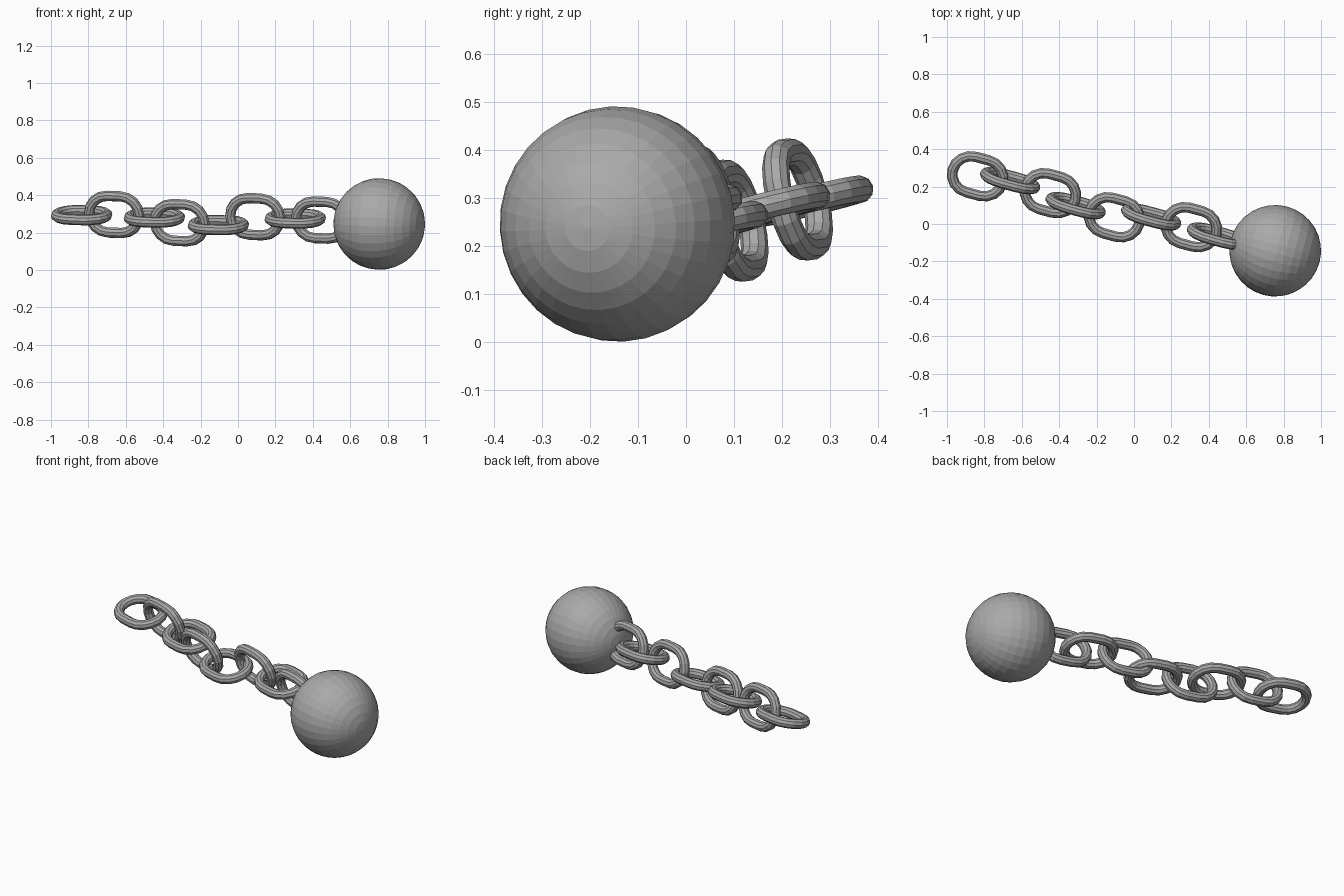
import bpy, bmesh, math
from mathutils import Matrix, Vector

if "Cube" in bpy.data.objects:
    bpy.data.objects.remove(bpy.data.objects["Cube"])

steel = bpy.data.materials.new("steel grey")
steel.diffuse_color = (0.4, 0.4, 0.4, 1)
steel.use_nodes = True
steel.node_tree.nodes["Principled BSDF"].inputs["Base Color"].default_value = steel.diffuse_color

YAW, PITCH, ROLL = math.radians(-15), math.radians(2), math.radians(14)
AXIS = Matrix.Rotation(YAW, 4, 'Z') @ Matrix.Rotation(PITCH, 4, 'Y') @ Matrix.Rotation(ROLL, 4, 'X')
BEND, HALF, TUBE = 0.101, 0.037, 0.0285   # bend radius, half straight length, wire radius
ARC, SIDES = 8, 10


def finish(name, bm, matrix):
    bmesh.ops.recalc_face_normals(bm, faces=bm.faces)
    me = bpy.data.meshes.new(name)
    bm.to_mesh(me)
    bm.free()
    me.materials.append(steel)
    ob = bpy.data.objects.new(name, me)
    ob.matrix_world = matrix
    bpy.context.collection.objects.link(ob)
    return ob


def make_link(name, centre, upright):
    # stadium shaped loop of round wire, lying in its local xy plane
    bm = bmesh.new()
    rings = []
    for end in (1, -1):
        for i in range(ARC + 1):
            a = -math.pi / 2 + math.pi * i / ARC + (0 if end == 1 else math.pi)
            out = Vector((math.cos(a), math.sin(a), 0))
            mid = Vector((end * HALF, 0, 0)) + out * BEND
            ring = []
            for j in range(SIDES):
                t = 2 * math.pi * j / SIDES
                ring.append(bm.verts.new(mid + out * (TUBE * math.cos(t)) + Vector((0, 0, TUBE * math.sin(t)))))
            rings.append(ring)
    for i, ring in enumerate(rings):
        nxt = rings[(i + 1) % len(rings)]
        for j in range(SIDES):
            k = (j + 1) % SIDES
            bm.faces.new((ring[j], nxt[j], nxt[k], ring[k]))
    turn = Matrix.Rotation(math.pi / 2 if upright else 0, 4, 'X')
    finish(name, bm, Matrix.Translation(centre) @ AXIS @ turn)


# chain: flat and upright links alternate
centres = [(-0.836, 0.255, 0.293), (-0.662, 0.232, 0.297), (-0.447, 0.165, 0.280),
           (-0.312, 0.098, 0.253), (-0.105, 0.036, 0.240), (0.092, 0.038, 0.285),
           (0.306, -0.017, 0.275), (0.443, -0.065, 0.267)]
for n, c in enumerate(centres):
    make_link("chain_link_%d" % (n + 1), c, n % 2 == 1)

# heavy ball, poles along the chain
bm = bmesh.new()
bmesh.ops.create_uvsphere(bm, u_segments=32, v_segments=16, radius=0.245)
finish("iron_ball", bm, Matrix.Translation((0.755, -0.143, 0.246)) @ AXIS @ Matrix.Rotation(math.pi / 2, 4, 'Y'))
